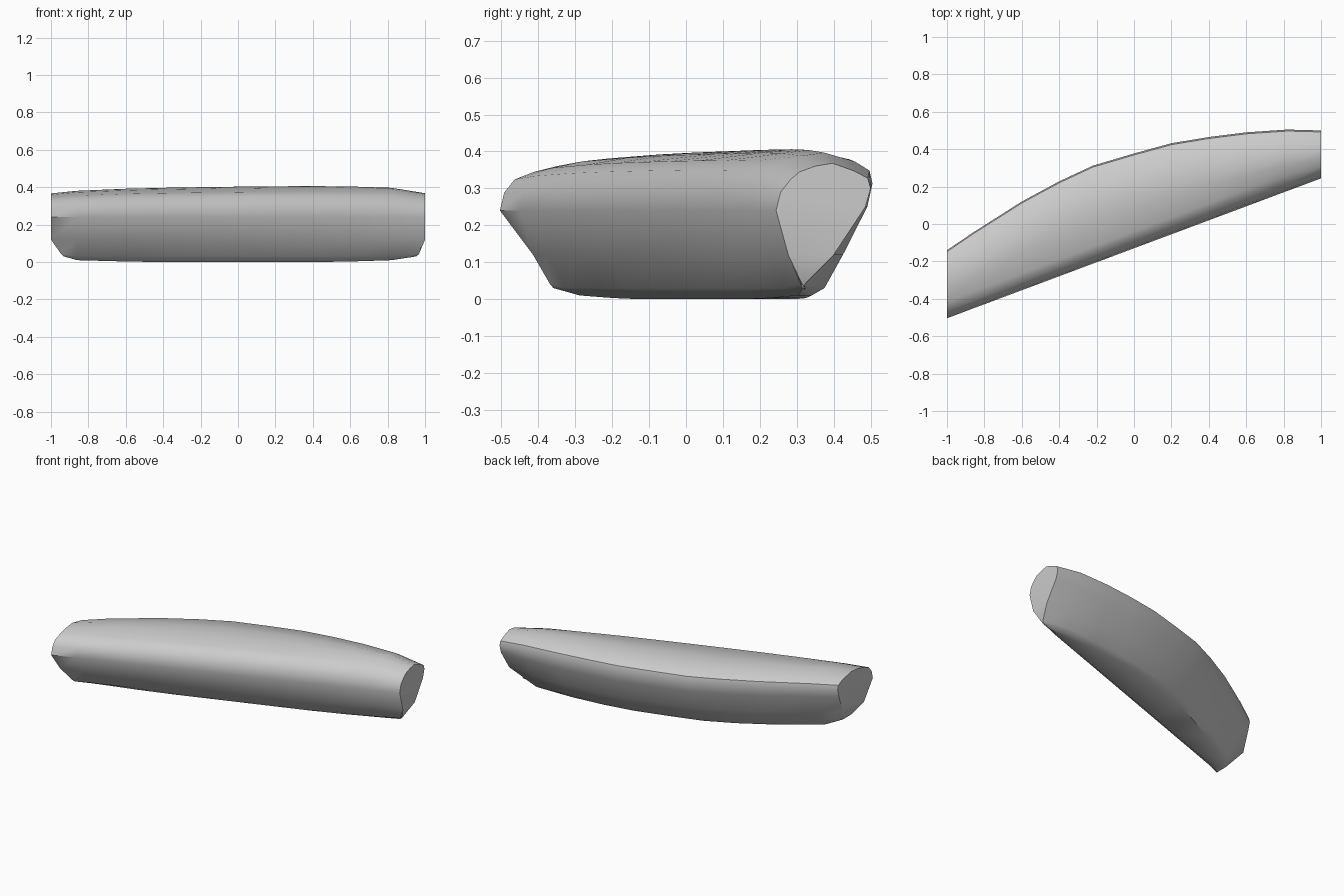
import bpy, bmesh, math

if "Cube" in bpy.data.objects:
    bpy.data.objects.remove(bpy.data.objects["Cube"])

grey = bpy.data.materials.new("soft_grey")
grey.use_nodes = True
colour = (0.6, 0.6, 0.6, 1)
grey.diffuse_color = colour
grey.node_tree.nodes["Principled BSDF"].inputs["Base Color"].default_value = colour

# Stations along the body: x, rear edge y, crown height
STATIONS = [(-1, -.14, .367), (-.86, -.045, .381), (-.6, .12, .392),
            (-.4, .228, .397), (-.22, .312, .4), (0, .377, .403),
            (.2, .432, .405), (.4, .465, .406), (.6, .49, .404),
            (.82, .505, .397), (1, .5, .368)]

# Lower end corners: side, inset of the middle front and rear points,
# low x, inset of the low front and rear points
ENDS = {-1: (.09, .06, -.945, .135, .14),
        1: (.033, .1, .967, .07, .175)}


def section(x, rear, crown):
    """Ring of points around the body, from the front edge over the top."""
    front = .374 * x - .13
    w = rear - front
    upper = [(front, .24), (front + .012, .302), (front + .04, .346),
             (front + min(.09, .25 * w), .371), (front + .42 * w, .391),
             (front + .6 * w, .4), (rear - .047, .375),
             (rear - .008, .35), (rear, .315)]
    scale = (crown - .24) / .16
    ring = [(x, y, .24 + (z - .24) * scale) for y, z in upper]
    ring.append((x, rear - .014, .25))
    if x in ENDS:
        # the lower end corners tuck inwards
        mid_f, mid_r, low_x, low_f, low_r = ENDS[x]
        ring += [(x, rear - mid_r, .12), (low_x, rear - low_r, .045),
                 (low_x * .985, rear - low_r - .01, .03),
                 (low_x * .985, front + low_f + .01, .03),
                 (low_x, front + low_f, .042), (x, front + mid_f, .12)]
    else:
        base = .01 if abs(x) > .8 else .003 if abs(x) > .5 else 0
        low = .107 - .022 * x
        ring += [(x, rear - .08, .12), (x, rear - .13, .03),
                 (x, rear - .165, base), (x, front + low + .038, base),
                 (x, front + low, .03), (x, front + low * .57, .12)]
    return ring


# Loft the body through its sections
bm = bmesh.new()
rings = [[bm.verts.new(p) for p in section(*s)] for s in STATIONS]
for a, b in zip(rings, rings[1:]):
    n = len(a)
    for i in range(n):
        j = (i + 1) % n
        bm.faces.new((a[i], a[j], b[j], b[i]))

# Close both ends
for ring in (rings[0], rings[-1]):
    bm.faces.new(ring[:11] + ring[-1:])
    bm.faces.new(ring[10:])
bmesh.ops.recalc_face_normals(bm, faces=bm.faces)

mesh = bpy.data.meshes.new("curved_body")
bm.to_mesh(mesh)
bm.free()
body = bpy.data.objects.new("curved_body", mesh)
bpy.context.collection.objects.link(body)
mesh.materials.append(grey)

bpy.ops.object.select_all(action="DESELECT")
body.select_set(True)
bpy.context.view_layer.objects.active = body
bpy.ops.object.shade_smooth_by_angle(angle=math.radians(42))
